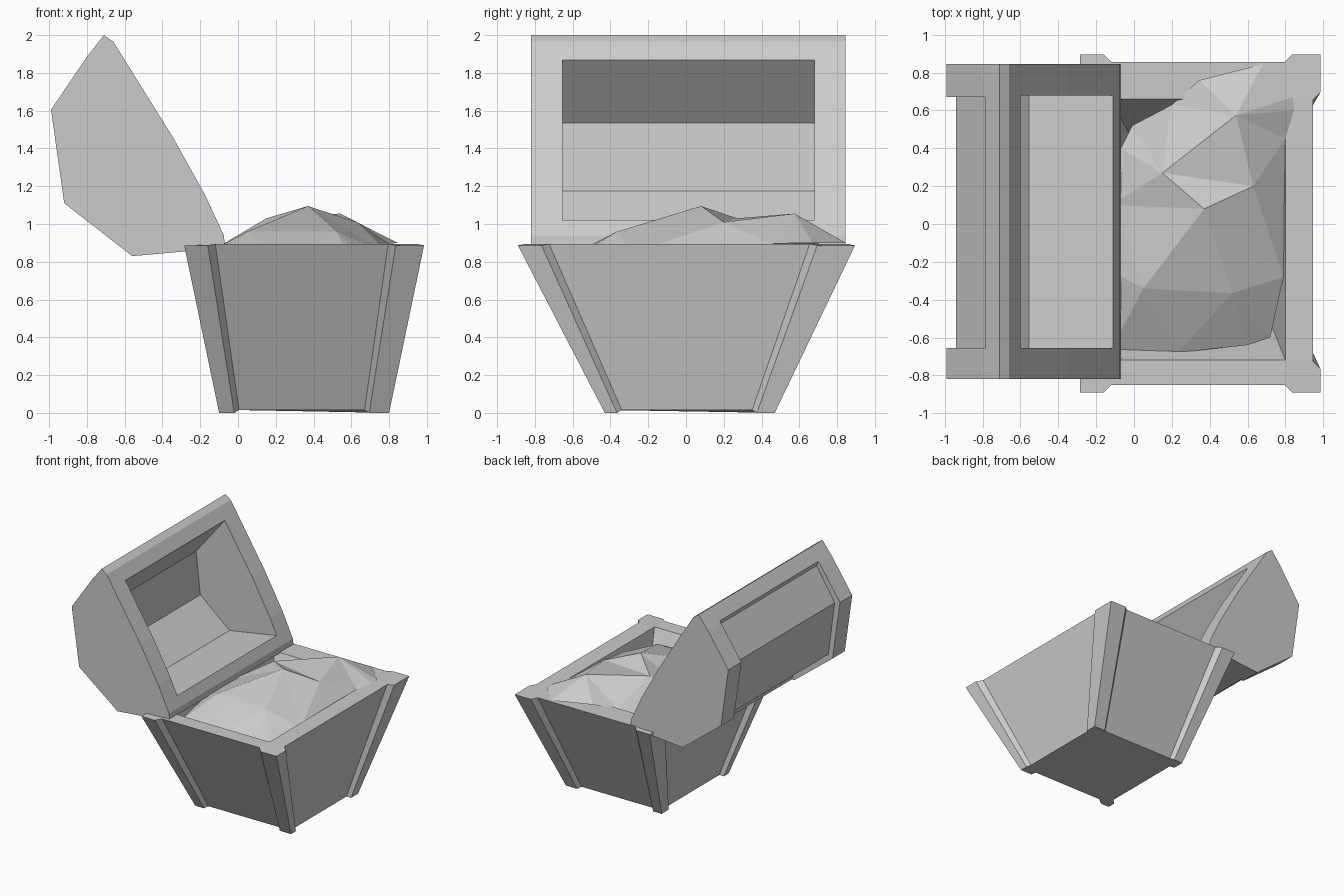
import bpy, bmesh
from mathutils import Vector
from mathutils.geometry import delaunay_2d_cdt

if "Cube" in bpy.data.objects:
    bpy.data.objects.remove(bpy.data.objects["Cube"])


def make_object(name, verts, faces):
    mesh = bpy.data.meshes.new(name)
    bm = bmesh.new()
    vs = [bm.verts.new(v) for v in verts]
    for f in faces:
        bm.faces.new([vs[i] for i in f])
    bmesh.ops.recalc_face_normals(bm, faces=bm.faces)
    bm.to_mesh(mesh)
    bm.free()
    obj = bpy.data.objects.new(name, mesh)
    bpy.context.collection.objects.link(obj)
    return obj


def prism(name, profile, y0, y1):
    """Extrude an (x, z) profile along y."""
    n = len(profile)
    verts = [(x, y, z) for y in (y0, y1) for x, z in profile]
    faces = [list(range(n)), list(range(n, 2 * n))]
    faces += [[i, (i + 1) % n, (i + 1) % n + n, i + n] for i in range(n)]
    return make_object(name, verts, faces)


def cut(obj, cutter):
    mod = obj.modifiers.new("cut", 'BOOLEAN')
    mod.operation = 'DIFFERENCE'
    mod.solver = 'EXACT'
    mod.object = cutter
    cutter.hide_render = True
    cutter.hide_viewport = False
    bpy.context.view_layer.objects.active = obj
    bpy.ops.object.modifier_apply(modifier=mod.name)
    bpy.data.objects.remove(cutter)


def post_ring(xs, ys, wx, wy, inset, bevel, z_post, z_panel):
    """Rectangle outline with a bevelled post at each corner, 5 points each."""
    pts = []
    for k, (i, j) in enumerate([(1, 1), (0, 1), (0, 0), (1, 0)]):
        cx, cy = xs[i], ys[j]
        sx, sy = 1 - 2 * i, 1 - 2 * j
        corner = [(cx + sx * inset, cy + sy * (wy[j] + bevel), z_panel),
                  (cx, cy + sy * wy[j], z_post),
                  (cx, cy, z_post),
                  (cx + sx * wx[i], cy, z_post),
                  (cx + sx * (wx[i] + bevel), cy + sy * inset, z_panel)]
        pts += corner if k % 2 == 0 else corner[::-1]
    return pts


def rect(x0, x1, y0, y1, z):
    return [(x1, y1, z), (x0, y1, z), (x0, y0, z), (x1, y0, z)]


# Chest body: flared box with corner posts and an open cavity
verts = post_ring((-0.10, 0.80), (-0.43, 0.47), (0.08, 0.105), (0.065, 0.095),
                  0.025, 0.025, 0.0, 0.015)
verts += post_ring((-0.285, 0.985), (-0.89, 0.895), (0.125, 0.15), (0.125, 0.20),
                   0.04, 0.04, 0.887, 0.895)
verts += rect(-0.12, 0.80, -0.72, 0.66, 0.895)
verts += rect(0.05, 0.64, -0.32, 0.33, 0.10)
faces = [list(range(20)), [44, 45, 46, 47]]
faces += [[i, (i + 1) % 20, (i + 1) % 20 + 20, i + 20] for i in range(20)]
for k in range(4):
    n = (k + 1) % 4
    faces.append([20 + 5 * k + i for i in range(5)] + [40 + k])      # rim corner
    faces.append([24 + 5 * k, 20 + 5 * n, 40 + n, 40 + k])           # rim side
    faces.append([40 + k, 40 + n, 44 + n, 44 + k])                   # inner wall
make_object("chest_body", verts, faces)

# Open lid: faceted prism, hollowed in front, panel recessed at the back
lid = prism("chest_lid", [(-0.71, 2.0), (-0.66, 1.965), (-0.345, 1.46),
                          (-0.175, 1.155), (-0.075, 0.94), (-0.07, 0.89),
                          (-0.28, 0.855), (-0.56, 0.83), (-0.92, 1.11),
                          (-0.99, 1.605), (-0.80, 1.885)], -0.82, 0.845)
cut(lid, prism("lid_cavity", [(-0.60, 1.869), (-0.45, 1.90), (0.1, 1.20),
                              (-0.112, 1.02), (-0.555, 0.945), (-0.83, 1.175),
                              (-0.87, 1.535)], -0.655, 0.68))
cut(lid, prism("lid_recess", [(-0.785, 1.90), (-0.77, 1.86), (-0.94, 1.59),
                              (-0.88, 1.135), (-0.55, 0.875), (-0.50, 0.70),
                              (-1.1, 0.9), (-1.2, 1.6), (-0.9, 2.0)],
               -0.655, 0.67))

# Treasure heap: low-poly mound, outline first and then the peaks
outline = [(-0.12, -0.66, 0.78), (0.23, -0.68, 0.80), (0.60, -0.64, 0.80),
           (0.72, -0.60, 0.77), (0.79, -0.28, 0.85), (0.795, 0.20, 0.88),
           (0.80, 0.45, 0.895), (0.845, 0.60, 0.90), (0.84, 0.67, 0.90),
           (0.68, 0.845, 0.90), (0.345, 0.76, 0.92), (0.20, 0.63, 0.87),
           (-0.01, 0.52, 0.77), (-0.07, 0.40, 0.82), (-0.12, 0.10, 0.87),
           (-0.12, -0.25, 0.87)]
peaks = [(0.37, 0.08, 1.095), (0.54, 0.575, 1.055), (0.63, 0.20, 1.01),
         (0.15, 0.27, 1.03), (0.05, -0.34, 0.96), (0.52, -0.365, 0.96)]
pts = outline + peaks
co, _, tris, orig, _, _ = delaunay_2d_cdt(
    [Vector(p[:2]) for p in pts], [], [list(range(len(outline)))], 1, 1e-5)
heap = make_object("treasure_heap", [pts[o[0]] for o in orig], tris)
if heap.data.polygons[0].normal.z < 0:
    heap.data.flip_normals()
